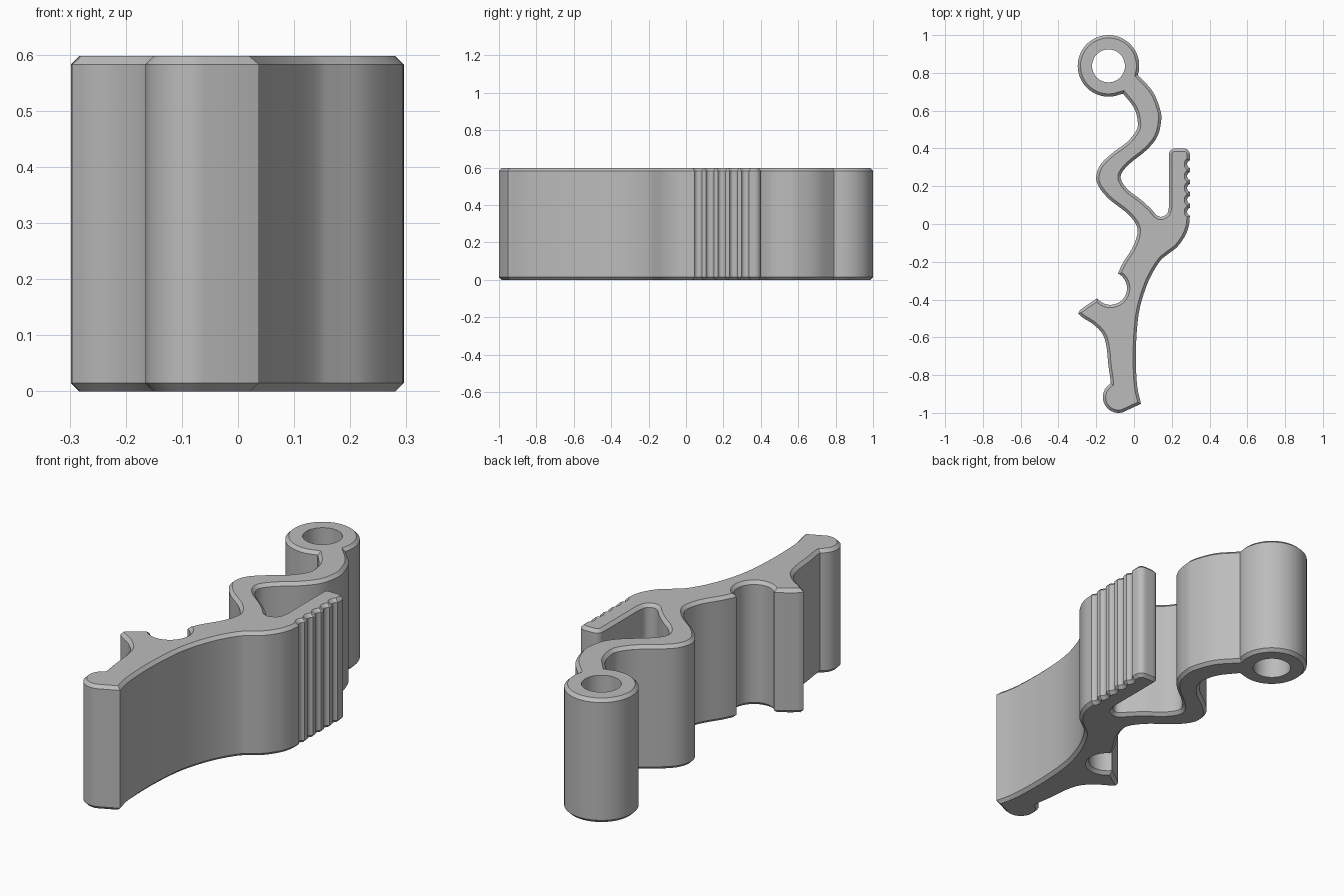
import bpy
import bmesh
from math import cos, sin, radians
from mathutils import Vector

HEIGHT = 0.598
CHAMFER = 0.015

default = bpy.data.objects.get("Cube")
if default:
    bpy.data.objects.remove(default, do_unlink=True)


def arc(cx, cy, radius, start, end, steps):
    """Points on a circle between two angles in degrees."""
    angles = [radians(start + (end - start) * i / steps) for i in range(steps + 1)]
    return [Vector((cx + radius * cos(a), cy + radius * sin(a))) for a in angles]


def spline(*points, steps=5):
    """Smooth curve through all given points."""
    p = [Vector(q) for q in points]
    p = [p[0] * 2 - p[1]] + p + [p[-1] * 2 - p[-2]]
    result = []
    for a, b, c, d in zip(p, p[1:], p[2:], p[3:]):
        for i in range(steps):
            t = i / steps
            result.append(0.5 * (2 * b + (c - a) * t
                                 + (2 * a - 5 * b + 4 * c - d) * t ** 2
                                 + (3 * b - a - 3 * c + d) * t ** 3))
    return result + [p[-2]]


# Outer side of the wavy spring arm, down to the slot beside the thumb tab
outer_spring = spline((.02, .79), (.1, .7), (.14, .6), (.143, .54), (.122, .46),
                      (.065, .39), (-.022, .32), (-.066, .268), (-.066, .228),
                      (-.03, .18), (.035, .13), (.09, .08), (.118, .048),
                      (.145, .038), (.175, .055), (.185, .09))

# Thumb tab with rounded end and grip notches
tab = arc(.217, .368, .032, 180, 90, 6) + arc(.2635, .368, .032, 90, 0, 6)
for k in reversed(range(5)):
    tab += arc(.303, .065 + .063 * k, .022, 110, 250, 6)

# Long curved back of the lever
lever_back = spline((.295, .03), (.29, -.01), (.272, -.06), (.23, -.12), (.175, -.163),
                    (.135, -.2), (.08, -.295), (.038, -.415), (.018, -.53),
                    (.01, -.69), (.016, -.85), (.037, -.952))

# Rounded foot and the front of the lever up to the hook tip
foot = arc(-.082, -.917, .083, -75, -240, 16)
lever_front = spline((-.125, -.82), (-.136, -.745), (-.145, -.655), (-.165, -.585),
                     (-.213, -.533), (-.268, -.498), (-.296, -.474))
hook = spline((-.286, -.456), (-.25, -.43), (-.208, -.402))

# Round pin seat, then the inner side of the spring arm
pin_seat = arc(-.125, -.34, .088, -143, 63, 20)
inner_spring = spline((-.083, -.255), (-.055, -.2), (-.005, -.12), (.018, -.05),
                      (.01, 0), (-.04, .06), (-.13, .13), (-.185, .195),
                      (-.2, .25), (-.177, .315), (-.115, .375), (-.035, .435),
                      (.012, .495), (.02, .54), (0, .615), (-.058, .69))

# Eyelet at the far end
eyelet = arc(-.135, .837, .163, -63, -376, 48)

outline = []
for p in (outer_spring + tab + lever_back + foot + lever_front + hook
          + pin_seat + inner_spring + eyelet):
    if not outline or (p - outline[-1]).length > .004:
        outline.append(p)
if (outline[0] - outline[-1]).length < .004:
    outline.pop()

# Extrude the profile and chamfer both rims
bm = bmesh.new()
base = bm.faces.new([bm.verts.new((p.x, p.y, 0)) for p in outline])
extruded = bmesh.ops.extrude_face_region(bm, geom=[base], use_keep_orig=True)
top_verts = [g for g in extruded["geom"] if isinstance(g, bmesh.types.BMVert)]
bmesh.ops.translate(bm, verts=top_verts, vec=(0, 0, HEIGHT))
bmesh.ops.recalc_face_normals(bm, faces=bm.faces)
rims = [e for e in bm.edges if abs(e.verts[0].co.z - e.verts[1].co.z) < .001]
bmesh.ops.bevel(bm, geom=rims, offset=CHAMFER, segments=1, profile=0.5,
                affect='EDGES', clamp_overlap=False)
mesh = bpy.data.meshes.new("spring_lever")
bm.to_mesh(mesh)
bm.free()
lever = bpy.data.objects.new("spring_lever", mesh)
bpy.context.collection.objects.link(lever)

# Single grey material
grey = bpy.data.materials.new("plain grey")
grey.use_nodes = True
colour = (0.5, 0.5, 0.5, 1)
grey.diffuse_color = colour
grey.node_tree.nodes["Principled BSDF"].inputs["Base Color"].default_value = colour
mesh.materials.append(grey)

# Straight hole through the eyelet
bpy.ops.mesh.primitive_cylinder_add(vertices=48, radius=.087, depth=2,
                                    location=(-.135, .837, HEIGHT / 2))
cutter = bpy.context.object
cutter.name = "eyelet_hole_cutter"
cutter.hide_render = True
cutter.data.materials.append(grey)
hole = lever.modifiers.new("eyelet_hole", 'BOOLEAN')
hole.operation = 'DIFFERENCE'
hole.solver = 'EXACT'
hole.object = cutter
bpy.ops.object.select_all(action='DESELECT')
lever.select_set(True)
bpy.context.view_layer.objects.active = lever
bpy.ops.object.modifier_apply(modifier=hole.name)
bpy.data.objects.remove(cutter, do_unlink=True)

bpy.ops.object.shade_smooth_by_angle(angle=radians(30))
